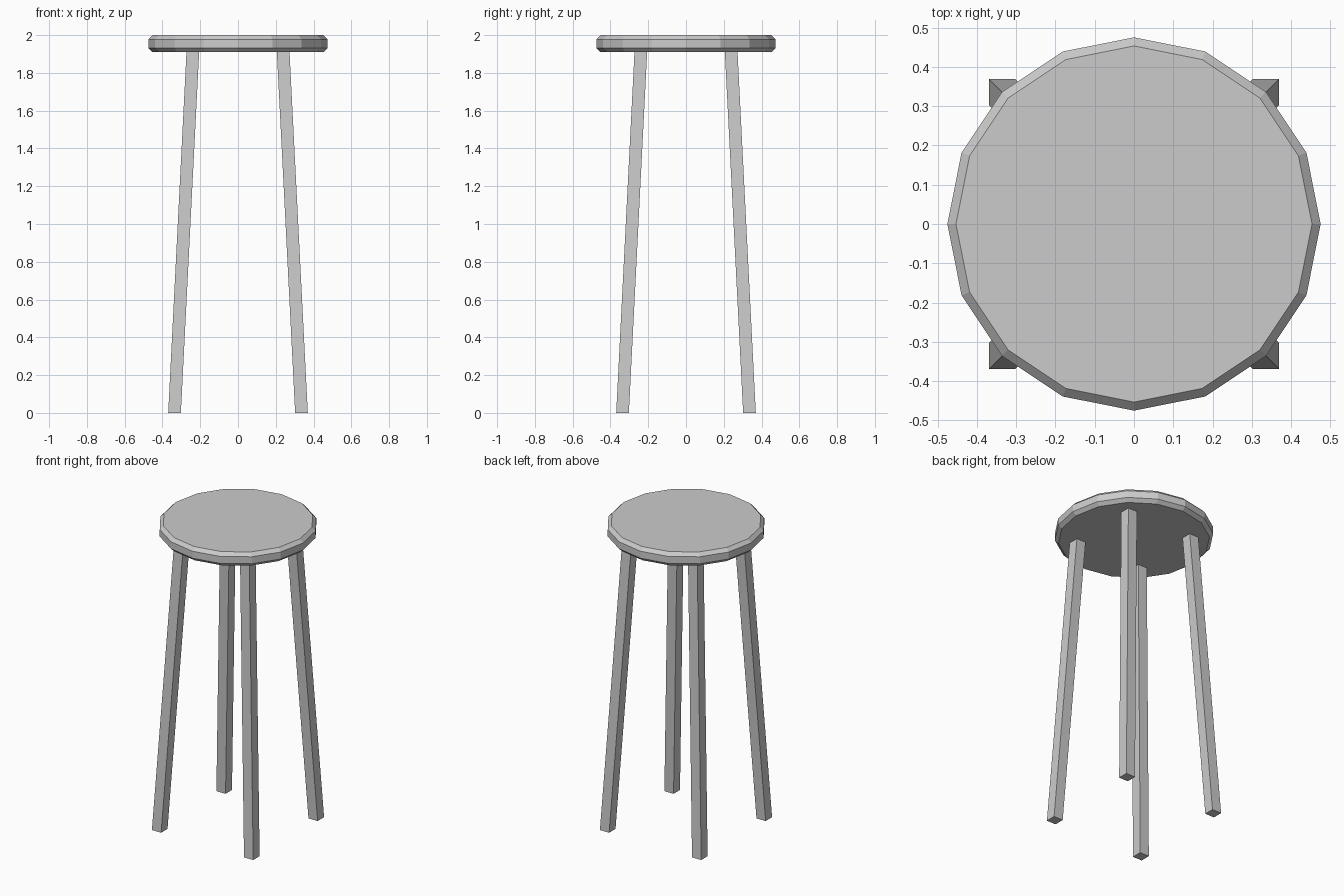
import bpy, bmesh
from math import cos, sin, pi

if "Cube" in bpy.data.objects:
    bpy.data.objects.remove(bpy.data.objects["Cube"])


def make_object(name, rings):
    """Loft a list of equal-length vertex rings, capped at both ends."""
    bm = bmesh.new()
    loops = [[bm.verts.new(p) for p in ring] for ring in rings]
    n = len(loops[0])
    for low, high in zip(loops, loops[1:]):
        for i in range(n):
            j = (i + 1) % n
            bm.faces.new((low[i], low[j], high[j], high[i]))
    bm.faces.new(loops[0][::-1])
    bm.faces.new(loops[-1])
    bmesh.ops.recalc_face_normals(bm, faces=bm.faces)
    mesh = bpy.data.meshes.new(name)
    bm.to_mesh(mesh)
    bm.free()
    obj = bpy.data.objects.new(name, mesh)
    bpy.context.collection.objects.link(obj)
    return obj


# Seat: 16-sided disc with chamfered rims
SIDES = 16
profile = [(0.453, 1.91), (0.475, 1.932), (0.475, 1.978), (0.453, 2.0)]
make_object("seat", [[(r * cos(2 * pi * i / SIDES), r * sin(2 * pi * i / SIDES), z)
                      for i in range(SIDES)] for r, z in profile])


# Legs: square bars splayed outwards towards the floor
def square(cx, cy, z, half=0.0335):
    return [(cx + sx * half, cy + sy * half, z)
            for sx, sy in ((-1, -1), (1, -1), (1, 1), (-1, 1))]


FOOT, TOP = 0.336, 0.239
for side, sx in (("left", -1), ("right", 1)):
    for end, sy in (("front", -1), ("back", 1)):
        make_object(f"{end}_{side}_leg", [square(sx * FOOT, sy * FOOT, 0),
                                          square(sx * TOP, sy * TOP, 1.915)])
